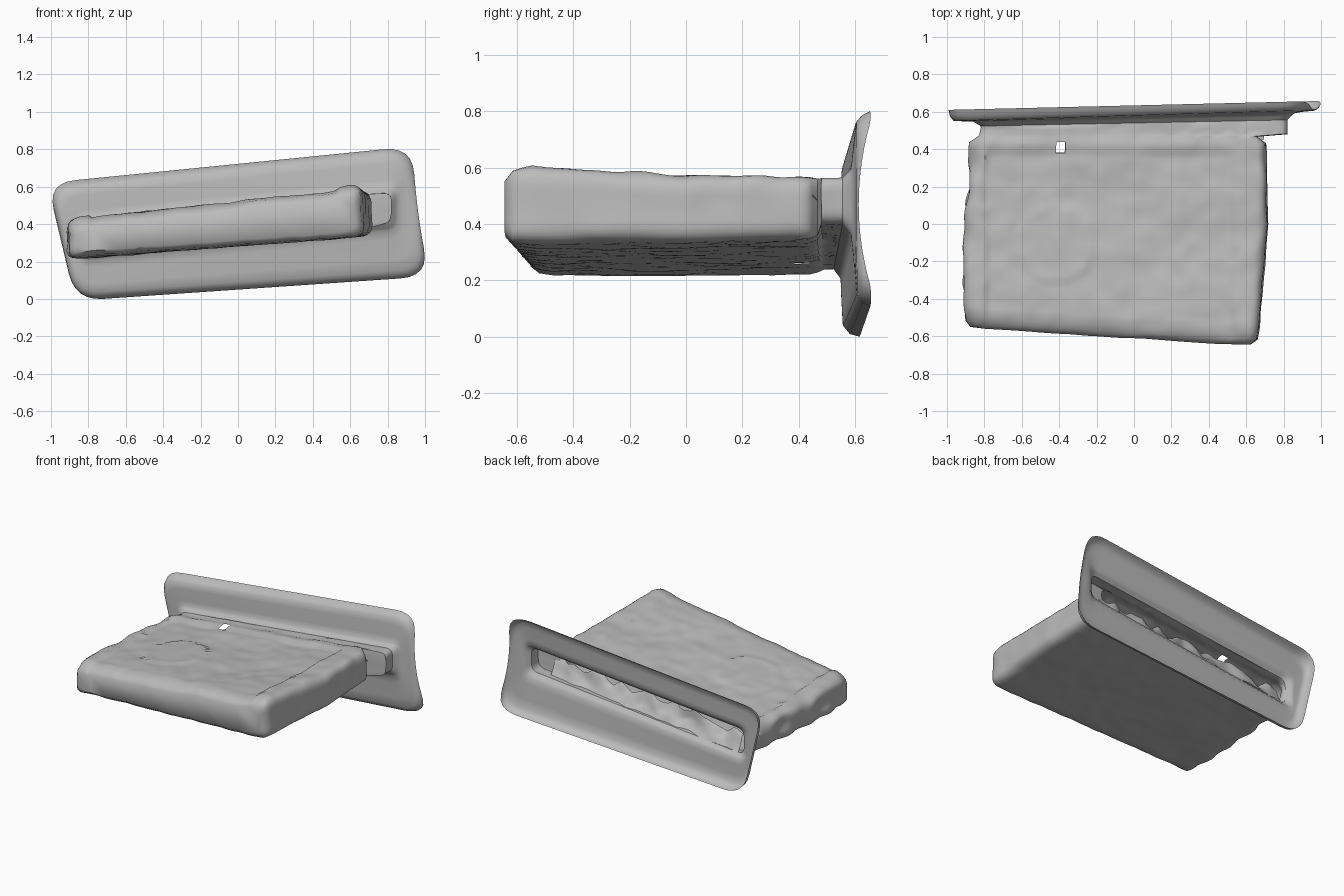
import bpy, bmesh
from mathutils import Vector, noise

cube = bpy.data.objects.get("Cube")
if cube:
    bpy.data.objects.remove(cube)

grey = bpy.data.materials.new("plain grey")
grey.use_nodes = True
grey.diffuse_color = (0.5, 0.5, 0.5, 1)
bsdf = grey.node_tree.nodes["Principled BSDF"]
bsdf.inputs["Base Color"].default_value = (0.5, 0.5, 0.5, 1)
bsdf.inputs["Roughness"].default_value = 0.7

LONG, SHORT, ARC = 60, 8, 6


def section(quad, radius):
    """Rounded four-sided outline in x and z, evenly subdivided."""
    corners = [Vector(c) for c in quad]
    arcs = []
    for i, c in enumerate(corners):
        a = (corners[i - 1] - c).normalized() * radius
        b = (corners[(i + 1) % 4] - c).normalized() * radius
        arcs.append([c + a * (1 - t) ** 2 + b * t ** 2
                     for t in (k / ARC for k in range(ARC + 1))])
    points = []
    for i, arc in enumerate(arcs):
        points += arc
        steps = SHORT if i % 2 else LONG
        points += [arc[-1].lerp(arcs[(i + 1) % 4][0], k / steps) for k in range(1, steps)]
    return points


def ring(station):
    """Section placed in depth; depth varies from the right end to the left."""
    y_right, y_left, radius, quad = station
    return [Vector((p.x, y_right + (y_left - y_right) * (p.x + 1) / 2, p.y))
            for p in section(quad, radius)]


def loft(stations, steps):
    rings = [ring(stations[0])]
    for a, b, n in zip(stations, stations[1:], steps):
        ra, rb = ring(a), ring(b)
        rings += [[p.lerp(q, k / n) for p, q in zip(ra, rb)] for k in range(1, n + 1)]
    return rings


def bow(p):
    """Flatten the lip halfway up the left end of the plate."""
    end = min(max((p.x - 0.82) / 0.12, 0), 1)
    mid = max(0, 1 - ((p.z - 0.47) / 0.3) ** 2)
    return Vector((p.x - 0.012 * end * mid, p.y + (0.602 - p.y) * 0.8 * end * mid, p.z))


def weather(p):
    """Uneven surface, a sagging top with a faint raised disc and a side ridge."""
    rough = noise.noise(p * 4) * 0.01 + noise.noise(p * 11) * 0.008
    middle = 0.33 + 0.085 * p.x
    if p.z > middle + 0.07:
        if (p.x + 0.42) ** 2 + (p.y + 0.1) ** 2 < 0.045:
            rough += 0.008
        if -0.8 < p.x < 0.53 and p.y < 0.4:
            rough -= 0.014
    else:
        rough *= 0.5
    side = noise.noise(p * 7 + Vector((3, 1, 2))) * (0.03 if p.x < -0.8 else 0.006)
    return p + Vector((side, rough * 0.4, rough))


def build(name, loops, closed=True, cap=False, hole=None):
    bm = bmesh.new()
    loops = [[bm.verts.new(p) for p in r] for r in loops]
    for a, b in zip(loops, loops[1:]):
        for i in range(len(a) if closed else len(a) - 1):
            j = (i + 1) % len(a)
            bm.faces.new((a[i], a[j], b[j], b[i]))
    if cap:
        bm.faces.new(loops[-1])
    if hole:
        gone = [f for f in bm.faces
                if (f.calc_center_median().xy - Vector(hole)).length < 0.026]
        bmesh.ops.delete(bm, geom=gone, context='FACES')
    bmesh.ops.recalc_face_normals(bm, faces=bm.faces)
    mesh = bpy.data.meshes.new(name)
    bm.to_mesh(mesh)
    bm.free()
    mesh.materials.append(grey)
    obj = bpy.data.objects.new(name, mesh)
    bpy.context.collection.objects.link(obj)
    bpy.ops.object.select_all(action='DESELECT')
    obj.select_set(True)
    bpy.context.view_layer.objects.active = obj
    bpy.ops.object.shade_smooth_by_angle(angle=0.9)


# Faceplate: backward lip, nearly flat front, then inwards to the slot
slot = [(-.82, .235), (.82, .405), (.82, .57), (-.82, .41)]
plate = [
    (.61, .658, .15, [(-.87, -.01), (1.02, .12), (.93, .815), (-1.02, .62)]),
    (.575, .63, .14, [(-.87, 0), (1.01, .13), (.92, .80), (-1.01, .605)]),
    (.55, .61, .13, [(-.85, .03), (.985, .16), (.905, .775), (-.99, .585)]),
    (.546, .60, .10, [(-.84, .12), (.92, .28), (.88, .69), (-.92, .50)]),
    (.545, .59, .06, [(-.86, .20), (.86, .37), (.86, .60), (-.86, .44)]),
    (.52, .56, .05, slot),
]
build("faceplate", [[bow(p) for p in r] for r in loft(plate, (2, 2, 2, 2, 3))])

# Hollow body: wide neck with side tab, step, then the long box
body = [
    (.52, .56, .05, slot),
    (.49, .48, .05, slot),
    (.475, .465, .04, [(-.82, .23), (.66, .36), (.66, .56), (-.82, .41)]),
    (.44, .43, .06, [(-.87, .22), (.71, .35), (.70, .57), (-.86, .415)]),
    (0, 0, .07, [(-.90, .21), (.72, .34), (.71, .58), (-.90, .425)]),
    (-.46, -.57, .07, [(-.92, .215), (.675, .33), (.665, .61), (-.90, .435)]),
    (-.51, -.64, .06, [(-.91, .225), (.665, .335), (.655, .595), (-.89, .42)]),
    (-.54, -.67, .05, [(-.88, .25), (.63, .36), (.62, .56), (-.86, .395)]),
]
rings = loft(body, (3, 2, 2, 16, 20, 2, 2))
rings = rings[:1] + [[weather(p) for p in r] for r in rings[1:]]
build("hollow_body", rings, cap=True, hole=(-.39, .41))

# Crumpled sheet standing just inside the lower lip of the slot
rows = []
for v in range(9):
    row = []
    for u in range(60):
        x = -0.78 + 0.025 * u
        p = Vector((x, 0.525 - 0.008 * v, 0.32 + 0.1 * x + 0.013 * v))
        lump = Vector((0, noise.noise(p * 9) * 0.03, noise.noise(p * 12) * 0.006 * v))
        row.append(p + lump)
    rows.append(row)
build("crumpled_lining", rows, closed=False)
